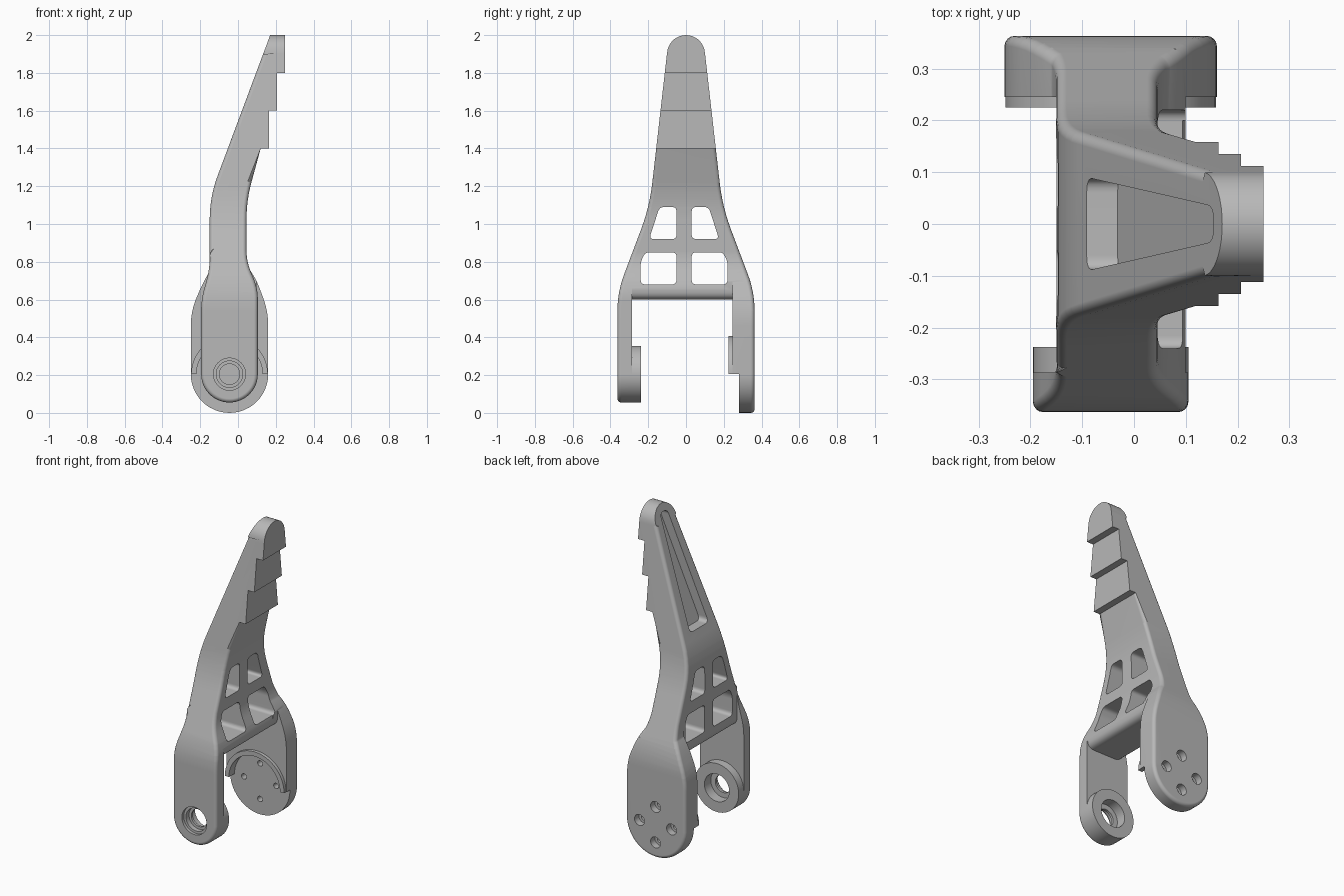
import bpy, bmesh, math
from mathutils import Vector

if "Cube" in bpy.data.objects:
    bpy.data.objects.remove(bpy.data.objects["Cube"], do_unlink=True)

CX, CZ = -0.045, 0.205          # pivot axis of the fork

grey = bpy.data.materials.new("plain_grey")
grey.use_nodes = True
colour = (0.48, 0.48, 0.48, 1)
grey.diffuse_color = colour
grey.node_tree.nodes["Principled BSDF"].inputs["Base Color"].default_value = colour


def arc(cx, cz, r, start, end, n=24):
    """Points of an arc, angles in degrees."""
    steps = [math.radians(start + (end - start) * i / n) for i in range(n + 1)]
    return [(cx + r * math.cos(t), cz + r * math.sin(t)) for t in steps]


def rounded(points, n=6):
    """Outline with corners softened where a third value gives the cut length."""
    out = []
    for i, p in enumerate(points):
        c = Vector(p[:2])
        if len(p) < 3:
            out.append(tuple(c))
            continue
        a = Vector(points[i - 1][:2])
        b = Vector(points[(i + 1) % len(points)][:2])
        a = c + (a - c).normalized() * p[2]
        b = c + (b - c).normalized() * p[2]
        for k in range(n + 1):
            t = k / n
            out.append(tuple(a * (1 - t) ** 2 + c * 2 * t * (1 - t) + b * t * t))
    return out


def prism(name, outline, axis, lo, hi):
    """Extrude an outline along x (points are y, z) or y (points are x, z)."""
    place = (lambda p, d: (d, *p)) if axis == "x" else (lambda p, d: (p[0], d, p[1]))
    bm = bmesh.new()
    ends = [[bm.verts.new(place(p, d)) for p in outline] for d in (lo, hi)]
    bm.faces.new(ends[0])
    bm.faces.new(ends[1])
    for i in range(len(outline)):
        bm.faces.new((ends[0][i - 1], ends[0][i], ends[1][i], ends[1][i - 1]))
    bmesh.ops.recalc_face_normals(bm, faces=bm.faces)
    if bm.calc_volume(signed=True) < 0:
        bmesh.ops.reverse_faces(bm, faces=bm.faces)
    mesh = bpy.data.meshes.new(name)
    bm.to_mesh(mesh)
    bm.free()
    mesh.materials.append(grey)
    ob = bpy.data.objects.new(name, mesh)
    bpy.context.collection.objects.link(ob)
    return ob


def disc(name, r, lo, hi, cx=CX, cz=CZ, n=48):
    return prism(name, arc(cx, cz, r, 0, 360, n)[:-1], "y", lo, hi)


def volume(mesh):
    bm = bmesh.new()
    bm.from_mesh(mesh)
    v = bm.calc_volume(signed=True)
    bm.free()
    return v


def combine(ob, tool, operation="DIFFERENCE"):
    """Apply a boolean and remove the tool; a solver that loses the solid is passed over."""
    before = volume(ob.data)
    least, most = {"UNION": (0.99, 3), "INTERSECT": (0.2, 1.01),
                   "DIFFERENCE": (0.4, 1.001)}[operation]
    for solver in ("MANIFOLD", "EXACT"):
        mod = ob.modifiers.new("combine", "BOOLEAN")
        mod.operation, mod.solver, mod.object = operation, solver, tool
        bpy.context.view_layer.update()
        deps = bpy.context.evaluated_depsgraph_get()
        mesh = bpy.data.meshes.new_from_object(ob.evaluated_get(deps))
        ob.modifiers.clear()
        v = volume(mesh)
        if least * before < v < most * before and abs(v - before) > 1e-7:
            ob.data = mesh
            break
    bpy.data.objects.remove(tool, do_unlink=True)


# Side profile with the front leg, the bent arm and the stepped head
arm_profile = arc(CX, CZ, 0.15, 180, 360) + rounded([
    (0.105, 0.5), (0.105, 0.66, 0.06), (0.045, 0.8, 0.06), (0.045, 1.125, 0.1),
    (0.12, 1.4), (0.163, 1.4), (0.163, 1.6), (0.206, 1.6), (0.206, 1.8),
    (0.25, 1.8), (0.25, 2.05), (0.189, 2.05), (-0.15, 1.143, 0.12),
    (-0.15, 0.76, 0.06), (-0.195, 0.6, 0.06), (-0.195, 0.5)])
lever = prism("lever_body", arm_profile, "y", -0.4, 0.4)

# Wider back leg
back_profile = arc(CX, CZ, 0.205, 180, 360) + rounded([
    (0.16, 0.4), (0.16, 0.54, 0.08), (0.095, 0.71, 0.05), (0.02, 0.82),
    (-0.12, 0.8), (-0.185, 0.69, 0.05), (-0.25, 0.54, 0.08), (-0.25, 0.4)])
combine(lever, prism("back_leg", back_profile, "y", 0.2, 0.43), "UNION")

# Taper seen along x: straight legs, shoulders and a domed tip
half = rounded([(0.363, -0.1), (0.363, 0.64, 0.1), (0.193, 1.09, 0.13),
                (0.101, 1.9)])
taper = half + arc(0, 1.9, 0.1, 6, 174, 18) + [(-y, z) for y, z in reversed(half)]
combine(lever, prism("taper", taper, "x", -0.5, 0.5), "INTERSECT")

# Fork gap, leaving a rounded cross bar
gap = rounded([(-0.5, -0.2), (0.5, -0.2), (0.5, 0.83), (0.099, 0.83),
               (0.099, 0.6, 0.05), (-0.149, 0.6, 0.05), (-0.149, 0.85), (-0.5, 0.85)])
combine(lever, prism("gap", gap, "y", -0.287, 0.245))

# Four web windows, mirrored about the middle rib
upper = [(0.04, 0.92, 0.025), (0.185, 0.92, 0.025), (0.13, 1.09, 0.025), (0.04, 1.09, 0.025)]
lower = [(0.04, 0.68, 0.025), (0.23, 0.68, 0.025), (0.23, 0.8, 0.02),
         (0.205, 0.85, 0.02), (0.04, 0.85, 0.025)]
for shape in (upper, lower):
    for s in (1, -1):
        window = [(s * y - 0.01, z) for y, z in rounded(shape)]
        combine(lever, prism("window", window, "x", -0.4, 0.4))

# Tapered pocket sunk into the sloping back of the arm
pocket = prism("pocket", rounded([(-0.09, 1.3, 0.03), (0.09, 1.3, 0.03),
                                  (0.034, 1.955, 0.03), (-0.034, 1.955, 0.03)]),
               "x", -0.1, 0.06)
for v in pocket.data.vertices:
    v.co.x += 0.17 + 0.3737 * (v.co.z - 2.0)
combine(lever, pocket)

# Stepped bearing bore through the front leg
for r, lo, hi in ((0.054, -0.5, -0.2), (0.07, -0.5, -0.315),
                  (0.085, -0.5, -0.345), (0.085, -0.3, -0.2)):
    combine(lever, disc("bore", r, lo, hi))

# Recess on the inner face of the back leg, open below the pivot
recess = arc(CX, CZ, 0.175, 0, 180) + [(-0.4, CZ), (-0.4, -0.1), (0.4, -0.1), (0.4, CZ)]
combine(lever, prism("recess", recess, "y", 0.2, 0.28))

# Counterbored bolt holes in the back leg
for dx, dz in ((1, 0), (-1, 0), (0, 1), (0, -1)):
    x, z = CX + 0.11 * dx, CZ + 0.11 * dz
    combine(lever, disc("bolt_head", 0.034, 0.32, 0.5, x, z, 24))
    combine(lever, disc("bolt_hole", 0.017, 0.2, 0.5, x, z, 16))

# Soften the outer edges, leaving holes and head steps crisp
bm = bmesh.new()
bm.from_mesh(lever.data)
bmesh.ops.remove_doubles(bm, verts=bm.verts, dist=0.0001)
bm.normal_update()
edges = []
for e in bm.edges:
    if len(e.link_faces) != 2:
        continue
    wall, side = sorted((f.normal for f in e.link_faces), key=lambda v: abs(v.y))
    mid = (e.verts[0].co + e.verts[1].co) / 2
    outer = side.y * mid.y > 0 and abs(mid.y) > 0.1
    clear_of_holes = math.hypot(mid.x - CX, mid.z - CZ) > 0.147
    limit = 1.85 if wall.x < 0 else 1.38
    if (outer and clear_of_holes and abs(wall.y) < 0.01 and abs(side.y) > 0.6
            and mid.z < limit):
        edges.append(e)
bmesh.ops.bevel(bm, geom=edges, offset=0.02, offset_type="OFFSET", segments=4,
                profile=0.5, affect="EDGES", clamp_overlap=False, loop_slide=False)
bm.to_mesh(lever.data)
bm.free()

# Bearing boss on the inside of the front leg
boss = disc("bearing_boss", 0.15, -0.289, -0.237)
combine(boss, disc("boss_bore", 0.085, -0.5, 0))

# Half-round ridge on the inside of the back leg
ridge_outline = arc(CX, CZ, 0.203, 0, 180) + arc(CX, CZ, 0.175, 180, 0)
ridge = prism("half_ridge", ridge_outline, "y", 0.225, 0.283)

# Smooth shading with crisp edges
for ob in (lever, boss, ridge):
    bpy.ops.object.select_all(action="DESELECT")
    ob.select_set(True)
    bpy.context.view_layer.objects.active = ob
    bpy.ops.object.shade_smooth_by_angle(angle=math.radians(30))
    weighted = ob.modifiers.new("even_normals", "WEIGHTED_NORMAL")
    weighted.keep_sharp = True
